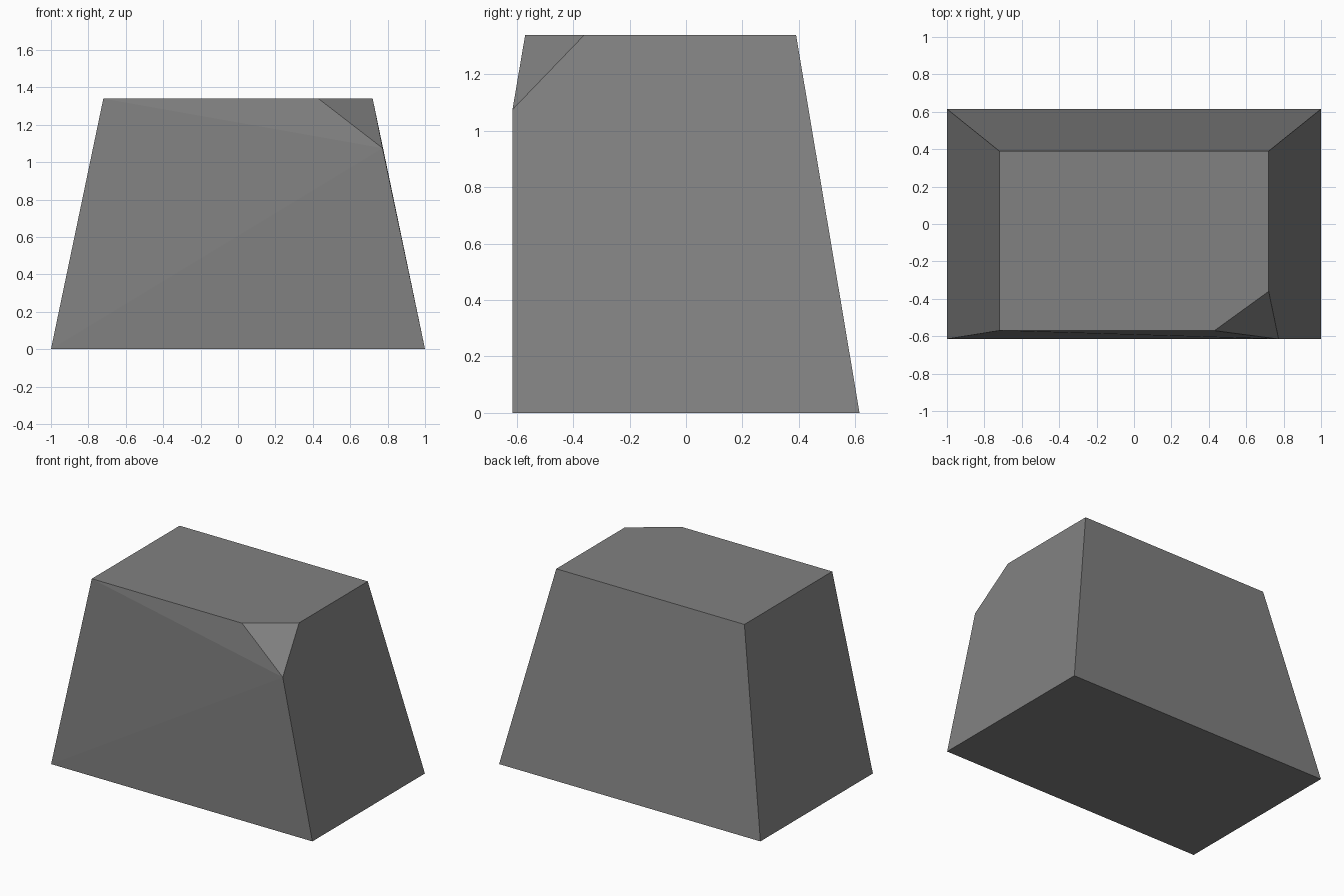
import bpy
import bmesh

if "Cube" in bpy.data.objects:
    bpy.data.objects.remove(bpy.data.objects["Cube"])

grey = bpy.data.materials.new("mid grey")
grey.diffuse_color = (0.22, 0.22, 0.22, 1)
grey.use_nodes = True
grey.node_tree.nodes["Principled BSDF"].inputs["Base Color"].default_value = grey.diffuse_color

H = 1.34
bm = bmesh.new()

# Tapered block: rectangular base and smaller top, offset towards the front;
# the front right top corner is cut off between three points
points = [(x, y, 0) for x in (-1, 1) for y in (-0.615, 0.615)]
points += [(-0.72, -0.57, H), (-0.72, 0.39, H), (0.72, 0.39, H)]
points += [(0.43, -0.57, H), (0.72, -0.36, H), (0.773, -0.615, 1.075)]
for p in points:
    bm.verts.new(p)
bmesh.ops.convex_hull(bm, input=bm.verts[:])

# Merge the flat sides back into single faces
bmesh.ops.dissolve_limit(bm, angle_limit=0.03, verts=bm.verts[:], edges=bm.edges[:])
bmesh.ops.recalc_face_normals(bm, faces=bm.faces[:])

mesh = bpy.data.meshes.new("tapered_block")
bm.to_mesh(mesh)
bm.free()
mesh.materials.append(grey)
block = bpy.data.objects.new("tapered_block", mesh)
bpy.context.collection.objects.link(block)
